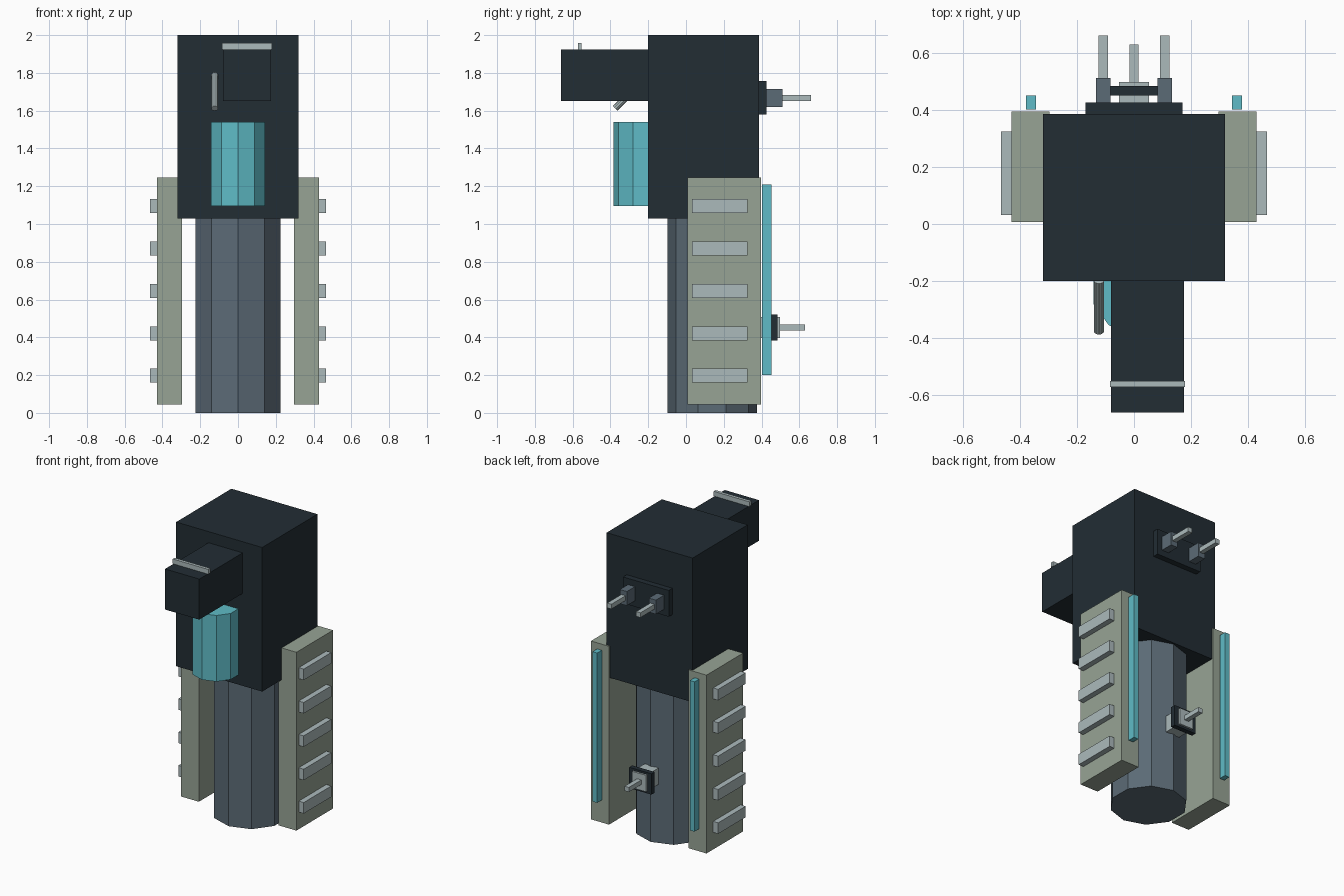
import bpy, bmesh, math
from mathutils import Matrix, Vector

if "Cube" in bpy.data.objects:
    bpy.data.objects.remove(bpy.data.objects["Cube"])


def material(name, rgb):
    m = bpy.data.materials.new(name)
    m.diffuse_color = (*rgb, 1)
    m.use_nodes = True
    m.node_tree.nodes["Principled BSDF"].inputs["Base Color"].default_value = m.diffuse_color
    return m


DARK = material("dark navy", (0.016, 0.026, 0.034))
STEEL = material("steel blue", (0.105, 0.145, 0.18))
CYAN = material("cyan", (0.115, 0.50, 0.57))
SAGE = material("sage green", (0.31, 0.37, 0.30))
GREY = material("light grey", (0.41, 0.49, 0.50))


def finish(bm, name, mat):
    me = bpy.data.meshes.new(name)
    bm.to_mesh(me)
    bm.free()
    me.materials.append(mat)
    ob = bpy.data.objects.new(name, me)
    bpy.context.collection.objects.link(ob)
    return ob


def box(name, mat, x, y, z):
    """Box given by its (min, max) range on each axis."""
    bm = bmesh.new()
    size = [b - a for a, b in (x, y, z)]
    mid = [(a + b) / 2 for a, b in (x, y, z)]
    bmesh.ops.create_cube(bm, size=1, matrix=Matrix.Translation(mid) @ Matrix.Diagonal((*size, 1)))
    return finish(bm, name, mat)


def pair(name, mat, x, y, z):
    """The same box on the left and right sides."""
    box("right_" + name, mat, x, y, z)
    box("left_" + name, mat, (-x[1], -x[0]), y, z)


def rod(name, mat, start, end, radius, sides):
    """Faceted cylinder between two points, with a corner facing the front."""
    a, b = Vector(start), Vector(end)
    axis = b - a
    turn = axis.to_track_quat('Z', 'Y').to_matrix().to_4x4()
    if abs(axis.x) + abs(axis.y) < 1e-6:
        turn = Matrix.Rotation(math.radians(-90), 4, 'Z')
    bm = bmesh.new()
    bmesh.ops.create_cone(bm, cap_ends=True, segments=sides, radius1=radius, radius2=radius,
                          depth=axis.length, matrix=Matrix.Translation((a + b) / 2) @ turn)
    # a corner must sit at the front of upright cylinders
    if axis.x == 0 and axis.y == 0:
        low = min(bm.verts, key=lambda v: v.co.y).co
        ang = math.atan2(low.x - a.x, -(low.y - a.y))
        bmesh.ops.rotate(bm, verts=bm.verts, cent=a, matrix=Matrix.Rotation(-ang, 3, 'Z'))
    return finish(bm, name, mat)


# main bodies
box("upper_housing", DARK, (-0.32, 0.32), (-0.2, 0.387), (1.03, 2.0))
rod("lower_column", STEEL, (0, 0.138, 0), (0, 0.138, 1.04), 0.237, 10)

# front snout, its sight strip, front canister and slanted rod
box("front_snout", DARK, (-0.08, 0.175), (-0.662, -0.19), (1.652, 1.925))
box("snout_strip", GREY, (-0.085, 0.18), (-0.573, -0.552), (1.925, 1.957))
rod("front_canister", CYAN, (0, -0.235, 1.095), (0, -0.235, 1.54), 0.15, 10)
rod("slanted_rod", GREY, (-0.123, -0.376, 1.612), (-0.123, -0.197, 1.79), 0.018, 10)

# side panels with ribs and rear light strips
pair("side_panel", SAGE, (0.296, 0.43), (0.007, 0.396), (0.045, 1.245))
for i in range(5):
    z = 0.197 + 0.2245 * i
    pair(f"panel_rib_{i + 1}", GREY, (0.42, 0.467), (0.032, 0.325), (z - 0.037, z + 0.037))
pair("light_strip", CYAN, (0.345, 0.38), (0.403, 0.452), (0.2, 1.208))

# upper rear connector
box("rear_plate", DARK, (-0.17, 0.17), (0.38, 0.426), (1.58, 1.757))
pair("rear_peg", STEEL, (0.082, 0.134), (0.42, 0.512), (1.62, 1.715))
pair("rear_prong", GREY, (0.092, 0.124), (0.505, 0.662), (1.652, 1.684))

# lower rear connector
box("lower_socket", GREY, (-0.052, 0.052), (0.365, 0.498), (0.397, 0.508))
box("lower_socket_frame", DARK, (-0.083, 0.083), (0.452, 0.485), (0.382, 0.522))
box("lower_prong", GREY, (-0.016, 0.016), (0.49, 0.63), (0.437, 0.468))
